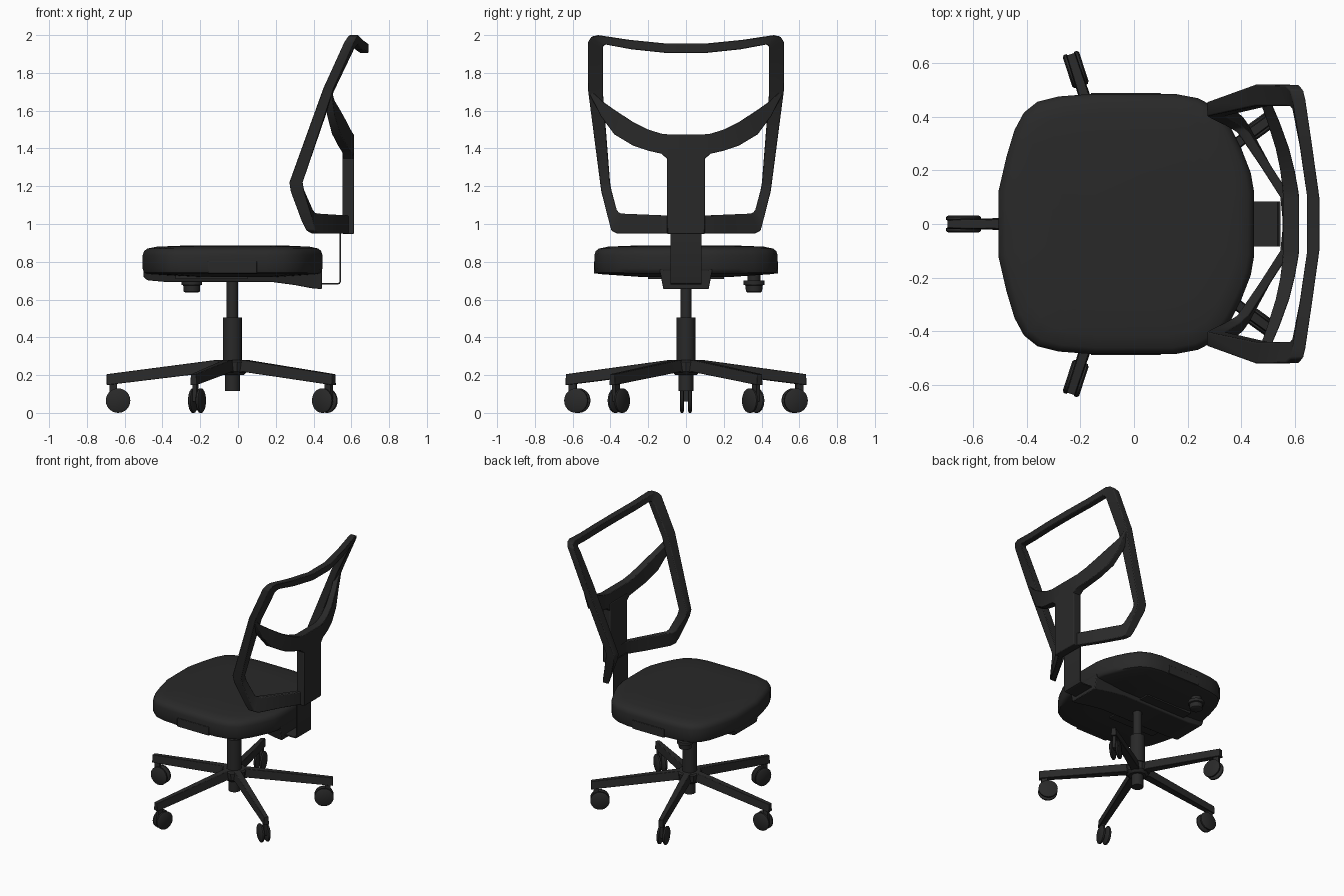
import bpy, bmesh, math
from mathutils import Matrix, Vector

if "Cube" in bpy.data.objects:
    bpy.data.objects.remove(bpy.data.objects["Cube"])

charcoal = bpy.data.materials.new("charcoal")
charcoal.use_nodes = True
COLOUR = (0.022, 0.022, 0.022, 1)
charcoal.diffuse_color = COLOUR
charcoal.node_tree.nodes["Principled BSDF"].inputs["Base Color"].default_value = COLOUR

BASE_X = -0.03


def finish(name, bm, matrix=None, bevel=0, angle=35):
    """Turn a bmesh into a shaded object with an optional edge bevel."""
    if matrix:
        bm.transform(matrix)
    bmesh.ops.recalc_face_normals(bm, faces=bm.faces)
    mesh = bpy.data.meshes.new(name)
    bm.to_mesh(mesh)
    bm.free()
    mesh.materials.append(charcoal)
    obj = bpy.data.objects.new(name, mesh)
    bpy.context.collection.objects.link(obj)
    if bevel:
        mod = obj.modifiers.new("soft_edges", 'BEVEL')
        mod.width = bevel
        mod.segments = 2
        mod.limit_method = 'ANGLE'
    bpy.ops.object.select_all(action='DESELECT')
    obj.select_set(True)
    bpy.context.view_layer.objects.active = obj
    bpy.ops.object.shade_smooth_by_angle(angle=math.radians(angle))
    return obj


def loft(name, rings, loop=False, **options):
    """Skin a row of matching cross-sections, capped unless it is a loop."""
    bm = bmesh.new()
    rows = [[bm.verts.new(p) for p in ring] for ring in rings]
    pairs = list(zip(rows, rows[1:]))
    if loop:
        pairs.append((rows[-1], rows[0]))
    else:
        bm.faces.new(rows[0])
        bm.faces.new(rows[-1])
    for a, b in pairs:
        for i in range(len(a)):
            j = (i + 1) % len(a)
            bm.faces.new((a[i], a[j], b[j], b[i]))
    return finish(name, bm, **options)


def box(name, low, high, **options):
    rings = [[(x, low[1], low[2]), (x, high[1], low[2]),
              (x, high[1], high[2]), (x, low[1], high[2])]
             for x in (low[0], high[0])]
    return loft(name, rings, **options)


def turned(name, profile, sides=24, **options):
    """Lathe (radius, height) pairs around the vertical axis."""
    turns = [math.tau * i / sides for i in range(sides)]
    rings = [[(r * math.cos(t), r * math.sin(t), z) for t in turns]
             for r, z in profile]
    return loft(name, rings, **options)


def mirrored(half):
    """Continue a right-hand list of points with its reflection in y."""
    return half + [(x, -y) for x, y in reversed(half)]


# Seat cushion: one plan outline stacked in layers, with a gentle crown
outline = mirrored([
    (-0.505, 0.12), (-0.475, 0.25), (-0.445, 0.35), (-0.41, 0.415),
    (-0.36, 0.455), (-0.28, 0.475), (-0.15, 0.485), (0.15, 0.485),
    (0.24, 0.468), (0.31, 0.43), (0.36, 0.36), (0.4, 0.28),
    (0.435, 0.19), (0.447, 0.12)])
layers = [(0.5, 0.72), (0.95, 0.735), (0.985, 0.742), (1, 0.765), (1, 0.835),
          (0.985, 0.857), (0.95, 0.87), (0.85, 0.88), (0.6, 0.885)]
loft("seat_cushion",
     [[(x * s, y * s, z) for x, y in outline] for s, z in layers], angle=50)

# Seat pan: a spine under the cushion, deeper toward the back
spine = [(-0.5, 0.72), (-0.48, 0.702), (-0.38, 0.693), (0.18, 0.693),
         (0.3, 0.677), (0.39, 0.66), (0.444, 0.655)]
loft("seat_pan", [[(x, -0.12, z), (x, 0.12, z), (x, 0.14, 0.76), (x, -0.14, 0.76)]
                  for x, z in spine], bevel=0.005)
box("under_panel", (-0.33, -0.2, 0.71), (0.05, 0.2, 0.74))
for side, label in ((-1, "right"), (1, "left")):
    ends = sorted((side * 0.45, side * 0.488))
    box(label + "_grip", (-0.16, ends[0], 0.738), (0.1, ends[1], 0.802), bevel=0.003)

# Adjustment knob beneath one side
turned("tension_knob", [(0.035, 0.638), (0.043, 0.643), (0.045, 0.675),
                        (0.055, 0.678), (0.055, 0.7), (0.035, 0.702), (0.035, 0.74)],
       matrix=Matrix.Translation((-0.245, 0.36, 0)))

# Thin bent strip carrying the backrest
strip = [(0.4, 0.68, 0, 1), (0.53, 0.68, 0, 1), (0.54, 0.684, -0.7, 0.7),
         (0.545, 0.695, -1, 0), (0.545, 0.97, -1, 0)]
T = 0.008
loft("back_strip", [[(x, -0.083, z), (x, 0.083, z),
                     (x + T * dx, 0.083, z + T * dz), (x + T * dx, -0.083, z + T * dz)]
                    for x, z, dx, dz in strip])

# Upright post and the two arms spreading from it
box("back_post", (0.553, -0.1, 0.947), (0.615, 0.1, 1.4), bevel=0.006)
arm = [(0, 1.475, 1.34, 0.555, 0.06), (0.1, 1.475, 1.345, 0.555, 0.06),
       (0.13, 1.478, 1.372, 0.553, 0.058), (0.2, 1.5, 1.388, 0.545, 0.053),
       (0.28, 1.54, 1.415, 0.528, 0.05), (0.38, 1.605, 1.475, 0.497, 0.045),
       (0.45, 1.655, 1.57, 0.472, 0.04), (0.512, 1.715, 1.69, 0.455, 0.04)]
arm_full = [(-y, *rest) for y, *rest in reversed(arm[1:])] + arm
loft("back_arms", [[(x, y, top), (x + d, y, top), (x + d, y, low), (x, y, low)]
                   for y, top, low, x, d in arm_full], bevel=0.004)

# Backrest frame: outer y, z, inner y, z, front x and depth at each station
frame = [(0, 1.955, 0, 1.905, 0.645, 0.045), (0.1, 1.955, 0.1, 1.905, 0.645, 0.045),
         (0.3, 1.975, 0.29, 1.925, 0.617, 0.045), (0.465, 2, 0.425, 1.95, 0.59, 0.048),
         (0.5, 1.992, 0.438, 1.943, 0.58, 0.05), (0.518, 1.965, 0.44, 1.925, 0.563, 0.052),
         (0.52, 1.72, 0.44, 1.7, 0.452, 0.055), (0.455, 1.22, 0.402, 1.22, 0.272, 0.07),
         (0.448, 1.17, 0.395, 1.18, 0.28, 0.07), (0.407, 1.01, 0.367, 1.075, 0.338, 0.06),
         (0.395, 0.965, 0.355, 1.06, 0.36, 0.05), (0.365, 0.95, 0.34, 1.055, 0.385, 0.045),
         (0.22, 0.95, 0.22, 1.05, 0.468, 0.04), (0.1, 0.95, 0.1, 1.045, 0.545, 0.04),
         (0, 0.95, 0, 1.045, 0.555, 0.04)]
frame += [(-a, b, -c, *rest) for a, b, c, *rest in reversed(frame[1:-1])]
loft("backrest_frame", [[(x, a, b), (x + d, a, b), (x + d, c, e), (x, c, e)]
                        for a, b, c, e, x, d in frame], loop=True, bevel=0.005)

# Gas column and hub
at_base = Matrix.Translation((BASE_X, 0, 0))
turned("gas_column", [(0.04, 0.115), (0.04, 0.2), (0.05, 0.2), (0.05, 0.505),
                      (0.03, 0.505), (0.03, 0.72)], matrix=at_base)
turned("base_hub", [(0.06, 0.2), (0.08, 0.22), (0.085, 0.27), (0.075, 0.28)],
       sides=10, matrix=at_base)

# Five legs, each with a twin-wheel caster
leg = [(0.03, 0.281, 0.21, 0.032), (0.09, 0.28, 0.217, 0.028),
       (0.665, 0.205, 0.147, 0.019)]
for n in range(5):
    place = at_base @ Matrix.Rotation(math.pi + math.tau * n / 5, 4, 'Z')
    tag = "_" + str(n + 1)
    loft("leg" + tag, [[(r, -w, low), (r, w, low), (r, w * 0.8, top), (r, -w * 0.8, top)]
                       for r, top, low, w in leg], matrix=place, bevel=0.003)
    box("caster_fork" + tag, (0.61, -0.011, 0.06), (0.65, 0.011, 0.17), matrix=place)
    for side in (-1, 1):
        hub = Matrix.Translation((0.605, side * 0.021, 0.065))
        turned("wheel" + tag + ("_a" if side < 0 else "_b"),
               [(0.056, -0.011), (0.065, -0.005), (0.065, 0.005), (0.056, 0.011)],
               matrix=place @ hub @ Matrix.Rotation(math.pi / 2, 4, 'X'))
